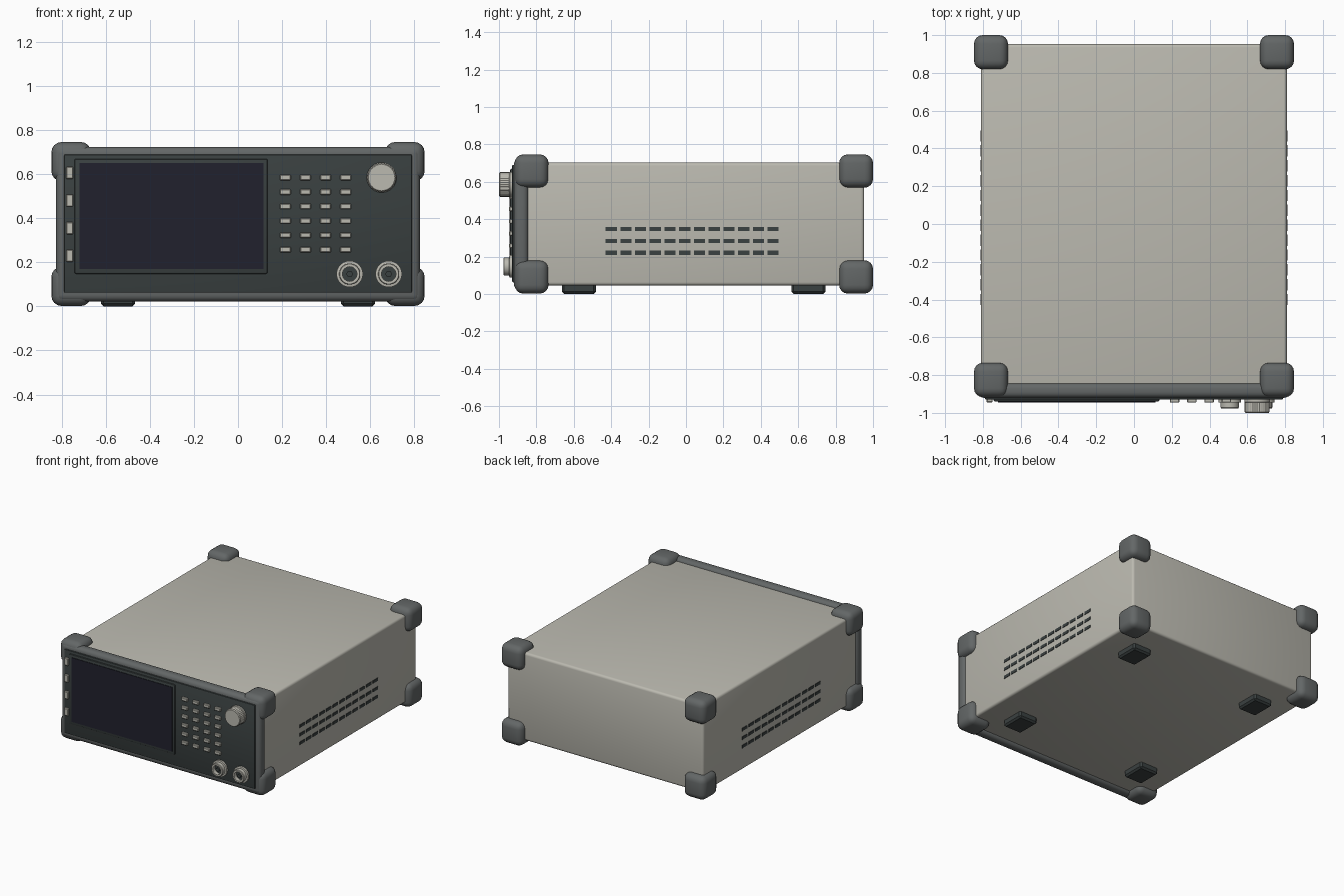
import bpy, bmesh, math
from mathutils import Matrix, Vector

if "Cube" in bpy.data.objects:
    bpy.data.objects.remove(bpy.data.objects["Cube"])


def material(name, rgb):
    m = bpy.data.materials.new(name)
    m.diffuse_color = (*rgb, 1)
    m.use_nodes = True
    m.node_tree.nodes["Principled BSDF"].inputs["Base Color"].default_value = m.diffuse_color
    return m


BEIGE = material("warm beige", (0.50, 0.49, 0.435))
GREY = material("rubber grey", (0.125, 0.135, 0.135))
DARK = material("dark panel grey", (0.042, 0.052, 0.052))
SCREEN = material("screen navy", (0.015, 0.015, 0.027))


def finish(name, bm, mat):
    bmesh.ops.recalc_face_normals(bm, faces=bm.faces)
    me = bpy.data.meshes.new(name)
    bm.to_mesh(me)
    bm.free()
    me.materials.append(mat)
    ob = bpy.data.objects.new(name, me)
    bpy.context.collection.objects.link(ob)
    bpy.ops.object.select_all(action='DESELECT')
    ob.select_set(True)
    bpy.context.view_layer.objects.active = ob
    bpy.ops.object.shade_smooth_by_angle(angle=math.radians(35))
    return ob


def boxes(name, mat, spans, bevel=0.0, segments=1):
    """One object made of bevelled boxes, each span = (x0, x1, y0, y1, z0, z1)."""
    bm = bmesh.new()
    for x0, x1, y0, y1, z0, z1 in spans:
        mid = Vector(((x0 + x1) / 2, (y0 + y1) / 2, (z0 + z1) / 2))
        size = (abs(x1 - x0), abs(y1 - y0), abs(z1 - z0), 1)
        bmesh.ops.create_cube(bm, size=1, matrix=Matrix.Translation(mid) @ Matrix.Diagonal(size))
    if bevel:
        bmesh.ops.bevel(bm, geom=bm.edges[:], offset=bevel, segments=segments,
                        profile=0.5, affect='EDGES')
    return finish(name, bm, mat)


def turned(name, mat, x, z, profile, sides=40, flute=0.0):
    """Revolve (radius, y) points around a y axis through (x, z)."""
    bm = bmesh.new()
    rings = []
    for r, y in profile:
        ring = []
        for i in range(sides):
            a = 2 * math.pi * i / sides
            rr = r - (flute if i % 2 else 0)
            ring.append(bm.verts.new((x + rr * math.cos(a), y, z + rr * math.sin(a))))
        rings.append(ring)
    for a, b in zip(rings, rings[1:]):
        for i in range(sides):
            j = (i + 1) % sides
            bm.faces.new((a[i], a[j], b[j], b[i]))
    bm.faces.new(rings[0])
    bm.faces.new(rings[-1])
    return finish(name, bm, mat)


# Case and front frame
boxes("case", BEIGE, [(-0.81, 0.81, -0.87, 0.953, 0.045, 0.703)], 0.018, 3)
boxes("front_frame", GREY, [(-0.826, 0.826, -0.92, -0.842, 0.022, 0.724)], 0.03, 4)

# Rubber corner bumpers
boxes("corner_bumpers", GREY,
      [(sx * 0.667, sx * 0.847, y, y + 0.181, z, z + 0.178)
       for sx in (-1, 1) for y in (-0.916, 0.819) for z in (0.002, 0.568)], 0.046, 4)

# Feet
boxes("feet", DARK,
      [(sx * 0.467, sx * 0.622, y, y + 0.182, 0.0, 0.06)
       for sx in (-1, 1) for y in (-0.664, 0.563)], 0.012, 1)

# Front panel, screen surround and screen
boxes("front_panel", DARK, [(-0.789, 0.789, -0.93, -0.90, 0.062, 0.69)], 0.006, 2)
boxes("screen_surround", DARK, [(-0.743, 0.135, -0.94, -0.91, 0.148, 0.67)], 0.008, 2)
boxes("screen", SCREEN, [(-0.72, 0.115, -0.944, -0.936, 0.17, 0.65)])

# Column of soft keys left of the screen
boxes("soft_keys", BEIGE,
      [(-0.78, -0.748, -0.945, -0.92, z - 0.028, z + 0.028)
       for z in (0.606 - 0.1253 * i for i in range(4))], 0.004, 1)

# Keypad
boxes("keypad", BEIGE,
      [(x - 0.025, x + 0.025, -0.946, -0.92, z - 0.013, z + 0.013)
       for x in (0.215 + 0.0912 * i for i in range(4))
       for z in (0.585 - 0.0655 * j for j in range(6))], 0.004, 1)

# Rotary knob with a fluted grip
turned("knob_skirt", BEIGE, 0.652, 0.585, [(0.068, -0.92), (0.068, -0.942), (0.064, -0.946)])
turned("knob", BEIGE, 0.652, 0.585,
       [(0.066, -0.94), (0.066, -0.994), (0.061, -1.0)], 72, 0.002)

# Two round sockets with dark bores
for side, x in (("left", 0.507), ("right", 0.684)):
    turned(side + "_socket", BEIGE, x, 0.147,
           [(0.06, -0.92), (0.06, -0.944), (0.048, -0.946), (0.048, -0.972),
            (0.045, -0.976), (0.033, -0.976), (0.033, -0.945)])
    turned(side + "_socket_bore", DARK, x, 0.147,
           [(0.034, -0.93), (0.034, -0.948), (0.014, -0.948), (0.014, -0.968)], 24)

# Side vent slots
boxes("side_vents", DARK,
      [(sx * 0.80, sx * 0.8135, y - 0.03, y + 0.03, z - 0.011, z + 0.011)
       for sx in (-1, 1) for z in (0.22, 0.284, 0.348)
       for y in (-0.4 + 0.0787 * i for i in range(12))])
